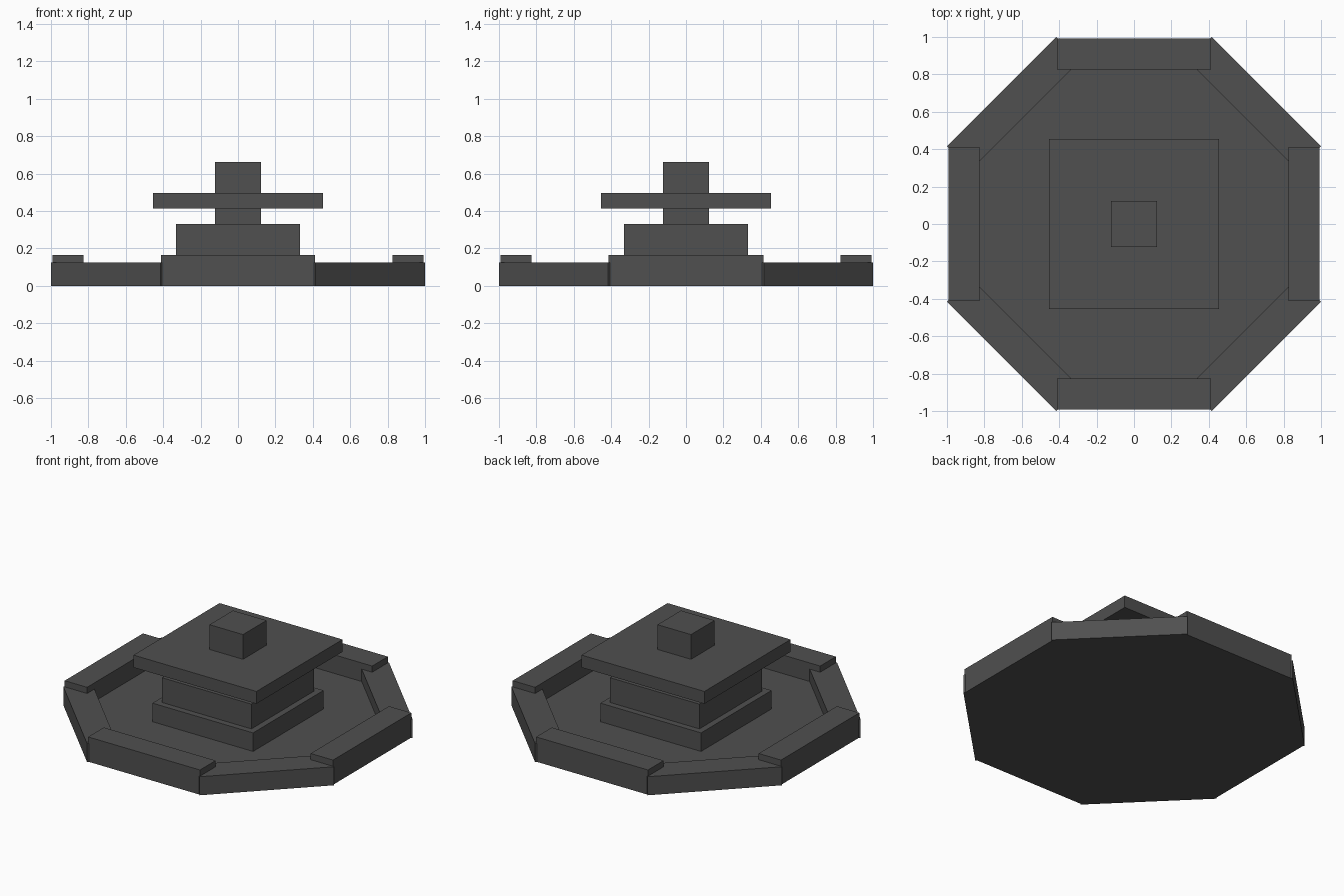
import bpy, bmesh, math
from mathutils import Matrix

if "Cube" in bpy.data.objects:
    bpy.data.objects.remove(bpy.data.objects["Cube"])

U = 0.0413  # base module

grey = bpy.data.materials.new("dark_grey")
grey.diffuse_color = (0.08, 0.08, 0.08, 1)
grey.use_nodes = True
grey.node_tree.nodes["Principled BSDF"].inputs["Base Color"].default_value = grey.diffuse_color


def finish(name, bm):
    mesh = bpy.data.meshes.new(name)
    bm.to_mesh(mesh)
    bm.free()
    mesh.materials.append(grey)
    obj = bpy.data.objects.new(name, mesh)
    bpy.context.collection.objects.link(obj)
    return obj


def box(name, size, z0, z1, out=0.0, angle=0.0):
    """Box of size (x, y) between z0 and z1, pushed out along -y, then turned about z."""
    bm = bmesh.new()
    mat = (Matrix.Rotation(angle, 4, 'Z')
           @ Matrix.Translation((0, -out, (z0 + z1) / 2))
           @ Matrix.Diagonal((size[0], size[1], z1 - z0, 1)))
    bmesh.ops.create_cube(bm, size=1, matrix=mat)
    return finish(name, bm)


# Octagonal basin floor
bm = bmesh.new()
r = 24 * U / math.cos(math.pi / 8)
bmesh.ops.create_cone(bm, cap_ends=True, segments=8, radius1=r, radius2=r, depth=U,
                      matrix=Matrix.Translation((0, 0, U / 2))
                      @ Matrix.Rotation(math.pi / 8, 4, 'Z'))
finish("basin_floor", bm)

# Rim: tall walls on the straight sides, lower walls on the diagonals
for i in range(4):
    a = i * math.pi / 2
    box(f"straight_wall_{i + 1}", (20 * U, 4 * U), 0, 4 * U, 22 * U, a)
    box(f"diagonal_wall_{i + 1}", (20 * U, 0.179), 0, 3 * U, 0.911, a + math.pi / 4)

# Stepped centrepiece
box("plinth", (18 * U, 18 * U), U, 4 * U)
box("pedestal", (16 * U, 16 * U), 4 * U, 8 * U)
box("column", (6 * U, 6 * U), 8 * U, 10 * U)
box("upper_basin_plate", (22 * U, 22 * U), 10 * U, 12 * U)
box("top_block", (6 * U, 6 * U), 12 * U, 16 * U)
